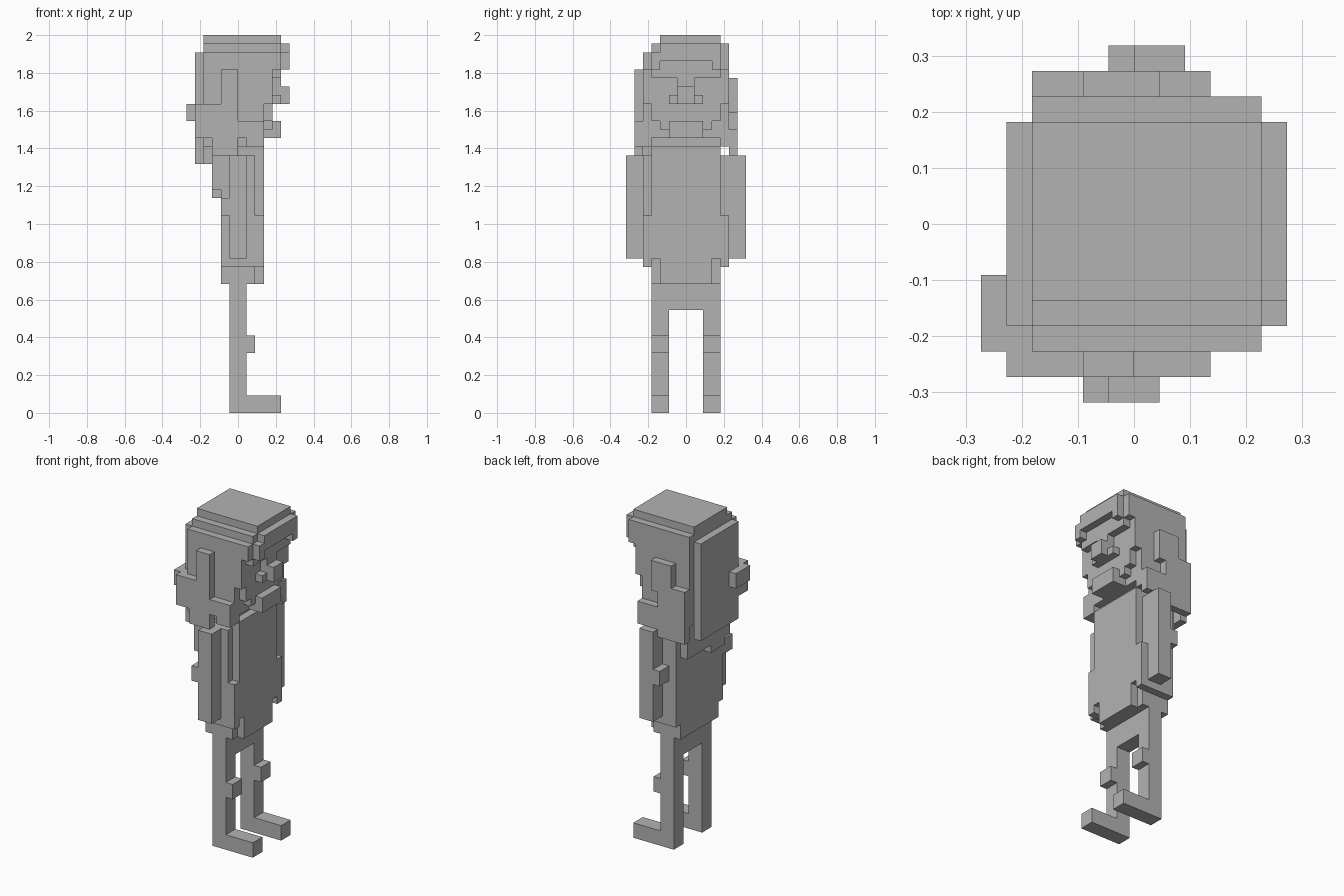
import bpy, bmesh
from mathutils import Vector

UNIT = 2 / 44          # edge of one block; parts are given in whole blocks

cube = bpy.data.objects.get("Cube")
if cube:
    bpy.data.objects.remove(cube, do_unlink=True)

grey = bpy.data.materials.new("plain grey")
grey.use_nodes = True
grey.diffuse_color = (0.45, 0.45, 0.45, 1)
grey.node_tree.nodes["Principled BSDF"].inputs["Base Color"].default_value = (0.45, 0.45, 0.45, 1)

taken = {}             # block -> name of the part that owns it


def block(name, xs, ys, zs):
    """Fill a run of blocks for a part, keeping blocks already owned."""
    for x in range(*xs):
        for y in range(*ys):
            for z in range(*zs):
                taken.setdefault((x, y, z), name)


def both(name, xs, ys, zs):
    """Same, mirrored to the other side."""
    block(name, xs, ys, zs)
    block(name, xs, (-ys[1], -ys[0]), zs)


# Legs, knees, feet and hips
for side, ys in (("left", (2, 4)), ("right", (-4, -2))):
    block(side + "_foot", (-1, 5), ys, (0, 2))
    block(side + "_leg", (-1, 1), ys, (2, 12))
    block(side + "_knee", (1, 2), ys, (7, 9))
block("hips", (-1, 1), (-4, 4), (12, 15))

# Torso with side panels and front flaps
block("torso", (-2, 2), (-4, 4), (15, 31))
block("torso", (2, 3), (-4, 4), (18, 31))
block("torso", (2, 3), (-3, 3), (15, 18))
both("torso_side", (-2, 2), (4, 5), (17, 30))
both("coat_flap", (2, 3), (4, 5), (17, 23))

# Cape over the back of the shoulders
block("shoulder_cape", (-3, -2), (-5, 4), (26, 31))
block("shoulder_cape", (-3, -2), (-4, -1), (25, 26))

# Arms with elbows
block("left_arm", (0, 2), (5, 7), (18, 30))
block("left_elbow", (-1, 0), (5, 7), (23, 25))
block("right_arm", (-1, 1), (-7, -5), (18, 30))
block("right_elbow", (-2, -1), (-7, -5), (23, 25))

# Head, stepping back towards the chin
block("head", (-4, 4), (-4, 4), (34, 42))
block("head", (-4, 3), (-4, 4), (32, 34))
block("head", (-4, 2), (-4, 4), (31, 32))
both("head_side", (-4, 4), (4, 5), (36, 42))
both("head_side", (-4, 3), (4, 5), (31, 36))

# Face: brow, nose, mouth corners and lips
block("brow", (4, 5), (-4, 4), (39, 42))
block("nose", (4, 5), (-1, 1), (36, 39))
block("nose", (5, 6), (-1, 1), (36, 38))
both("nostril", (4, 5), (1, 2), (36, 37))
both("mouth_corner", (3, 4), (2, 3), (33, 34))
block("lips", (3, 5), (-2, 2), (32, 34))

# Cap with a stepped rim
block("cap", (-4, 5), (-3, 4), (43, 44))
block("cap", (-4, 5), (-4, 5), (42, 43))
both("cap", (-4, 5), (4, 5), (40, 42))
block("cap_rim", (5, 6), (-3, 4), (41, 43))
block("cap_rim", (5, 6), (-4, 4), (41, 42))
both("cap_rim", (5, 6), (3, 4), (40, 41))

# Hair: back plate, bun and uneven side locks
block("back_hair", (-5, -4), (-4, 4), (29, 42))
block("hair_bun", (-6, -5), (-5, -2), (34, 36))
block("right_lock", (-2, 0), (-6, -5), (36, 40))
block("right_lock", (-5, 0), (-6, -4), (32, 36))
block("right_lock", (-3, 0), (-6, -5), (30, 32))
block("right_lock", (0, 1), (-6, -5), (32, 34))
block("right_lock", (1, 3), (-6, -5), (31, 34))
block("left_lock", (-2, 1), (5, 6), (35, 39))
block("left_lock", (-4, 0), (5, 6), (29, 36))
block("left_lock", (0, 3), (5, 6), (30, 33))

# Turn every part into a mesh of its exposed block sides
directions = [Vector(s * (i == a) for i in range(3)) for a in range(3) for s in (-1, 1)]
for name in dict.fromkeys(taken.values()):
    bm = bmesh.new()
    corners = {}

    def corner(p):
        key = tuple(round(c) for c in p)
        if key not in corners:
            corners[key] = bm.verts.new(Vector(key) * UNIT)
        return corners[key]

    for cell in [c for c, owner in taken.items() if owner == name]:
        for d in directions:
            if tuple(round(c + k) for c, k in zip(cell, d)) in taken:
                continue
            u = Vector((abs(d.z), abs(d.x), abs(d.y)))
            v = d.cross(u)
            middle = Vector(cell) + Vector((1, 1, 1)) / 2 + d / 2
            bm.faces.new([corner(middle + (a * u + b * v) / 2)
                          for a, b in ((-1, -1), (1, -1), (1, 1), (-1, 1))])
    bmesh.ops.dissolve_limit(bm, angle_limit=0.01, verts=bm.verts, edges=bm.edges)
    mesh = bpy.data.meshes.new(name)
    bm.to_mesh(mesh)
    bm.free()
    mesh.materials.append(grey)
    bpy.context.collection.objects.link(bpy.data.objects.new(name, mesh))
